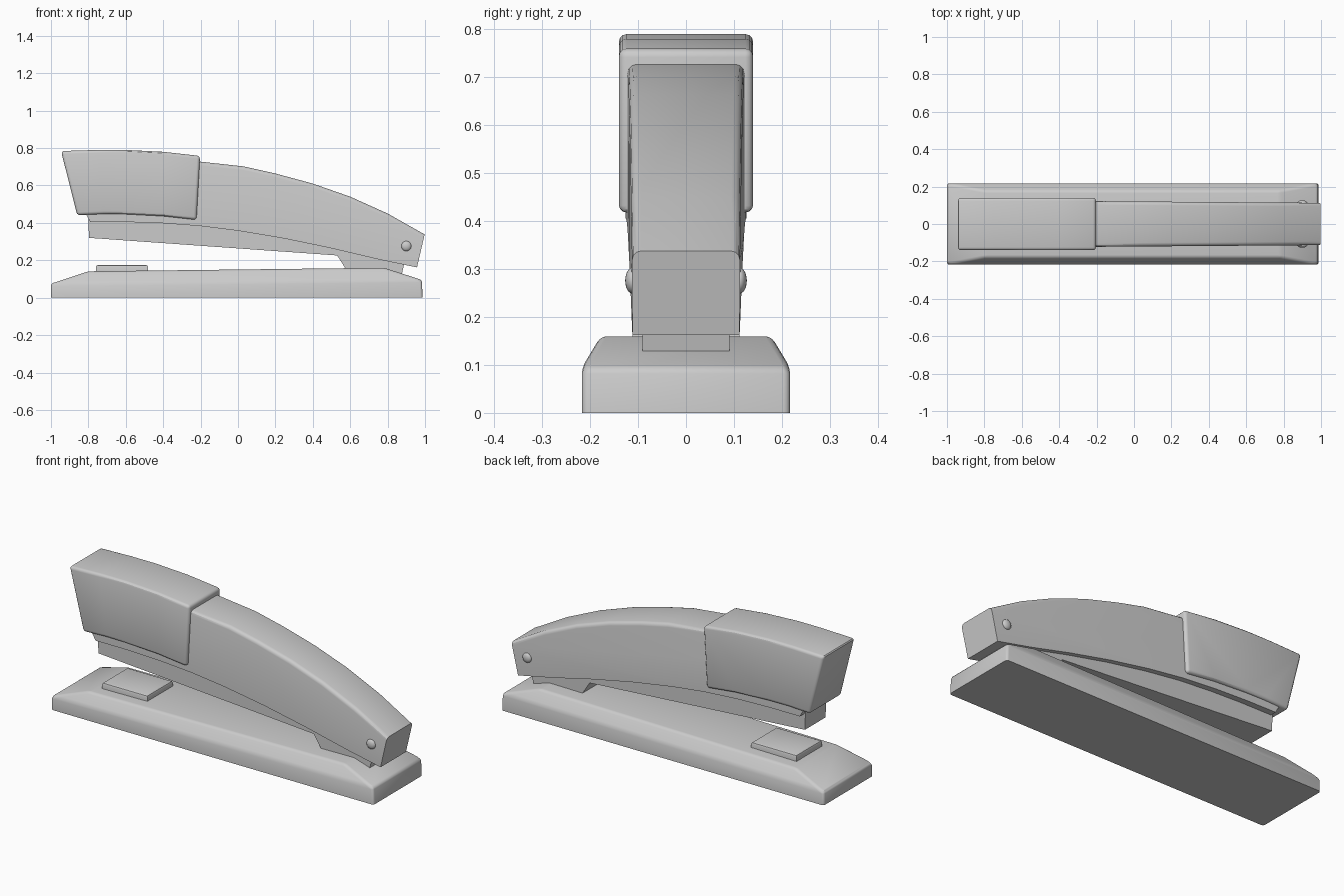
import bpy, bmesh, math

if "Cube" in bpy.data.objects:
    bpy.data.objects.remove(bpy.data.objects["Cube"])


def finish(name, bm, angle=30):
    bmesh.ops.recalc_face_normals(bm, faces=bm.faces)
    mesh = bpy.data.meshes.new(name)
    bm.to_mesh(mesh)
    bm.free()
    ob = bpy.data.objects.new(name, mesh)
    bpy.context.collection.objects.link(ob)
    bpy.ops.object.select_all(action='DESELECT')
    ob.select_set(True)
    bpy.context.view_layer.objects.active = ob
    bpy.ops.object.shade_smooth_by_angle(angle=math.radians(angle))
    return ob


def round_edges(bm, edges, size, segments=3):
    bmesh.ops.bevel(bm, geom=edges, offset=size, segments=segments,
                    profile=0.5, affect='EDGES')


def sharp_edges(bm, limit=25):
    bm.normal_update()
    return [e for e in bm.edges if e.calc_face_angle(0) > math.radians(limit)]


def side_extrusion(profile, half_width):
    """Closed x-z profile extruded across y; half_width(x, z) sets the side planes."""
    bm = bmesh.new()
    left, right = [[bm.verts.new((x, s * half_width(x, z), z)) for x, z in profile]
                   for s in (-1, 1)]
    bm.faces.new(left)
    bm.faces.new(right[::-1])
    n = len(profile)
    for i in range(n):
        j = (i + 1) % n
        bm.faces.new((left[j], left[i], right[i], right[j]))
    bmesh.ops.recalc_face_normals(bm, faces=bm.faces)
    return bm


# Base: three stacked rings forming a chamfered slab
bm = bmesh.new()
rings = []
for x0, z0, x1, z1, y in ((-1, 0, 0.987, 0, 0.217),
                          (-1, 0.075, 0.983, 0.095, 0.217),
                          (-0.8, 0.141, 0.78, 0.16, 0.178)):
    rings.append([bm.verts.new(p) for p in
                  ((x0, -y, z0), (x1, -y, z1), (x1, y, z1), (x0, y, z0))])
bm.faces.new(rings[0][::-1])
bm.faces.new(rings[2])
for lo, hi in zip(rings, rings[1:]):
    for i in range(4):
        j = (i + 1) % 4
        bm.faces.new((lo[i], lo[j], hi[j], hi[i]))
bmesh.ops.recalc_face_normals(bm, faces=bm.faces)
round_edges(bm, [e for e in sharp_edges(bm, 10)
                 if max(v.co.z for v in e.verts) > 0.01], 0.013)
finish("base", bm)

# Anvil plate on the base
bm = side_extrusion([(-0.76, 0.13), (-0.48, 0.13), (-0.48, 0.175), (-0.76, 0.175)],
                    lambda x, z: 0.112)
round_edges(bm, [e for e in bm.edges if all(v.co.z > 0.15 for v in e.verts)], 0.012, 2)
finish("anvil", bm)

# Staple magazine with the hinge bracket at its rear
magazine = [(-0.8, 0.43), (-0.797, 0.32), (0.53, 0.226), (0.585, 0.14),
            (0.875, 0.122), (0.895, 0.21), (0.6, 0.28), (0.0, 0.39)]
finish("magazine", side_extrusion(magazine, lambda x, z: 0.091))

# Upper arm: arched body, only its long top edges rounded
top = [(-0.84, 0.72), (-0.5, 0.74), (-0.2, 0.727), (0.03, 0.702), (0.2, 0.664),
       (0.4, 0.61), (0.6, 0.54), (0.8, 0.45), (0.998, 0.338)]
under = [(0.957, 0.162), (0.75, 0.205), (0.5, 0.264), (0.25, 0.316), (0.0, 0.358),
         (-0.2, 0.383), (-0.4, 0.398), (-0.6, 0.405), (-0.79, 0.406), (-0.815, 0.45)]


def arm_width(x, z):
    return 0.122 - 0.009 * (x + 0.2) / 1.2 - 0.008 * max(0, 0.35 - z)


bm = side_extrusion(top + under, arm_width)
tops = {(round(x, 3), round(z, 3)) for x, z in top}
round_edges(bm, [e for e in bm.edges
                 if e.verts[0].co.y * e.verts[1].co.y > 0
                 and all((round(v.co.x, 3), round(v.co.z, 3)) in tops for v in e.verts)],
            0.02)
finish("upper_arm", bm)

# Front cap wrapped over the arm
cap = [(-0.946, 0.784), (-0.75, 0.79), (-0.6, 0.79), (-0.4, 0.78), (-0.203, 0.758),
       (-0.222, 0.416), (-0.4, 0.436), (-0.6, 0.446), (-0.72, 0.447), (-0.86, 0.441)]
bm = side_extrusion(cap, lambda x, z: 0.14)
round_edges(bm, sharp_edges(bm), 0.016)
finish("front_cap", bm)

# Domed hinge pin heads, one each side
for side, label in ((-1, "front"), (1, "back")):
    bm = bmesh.new()
    bmesh.ops.create_uvsphere(bm, u_segments=20, v_segments=12, radius=0.027)
    bmesh.ops.scale(bm, vec=(1, 0.55, 1), verts=bm.verts)
    bmesh.ops.translate(bm, vec=(0.9, side * 0.112, 0.276), verts=bm.verts)
    finish("hinge_pin_" + label, bm, 60)
